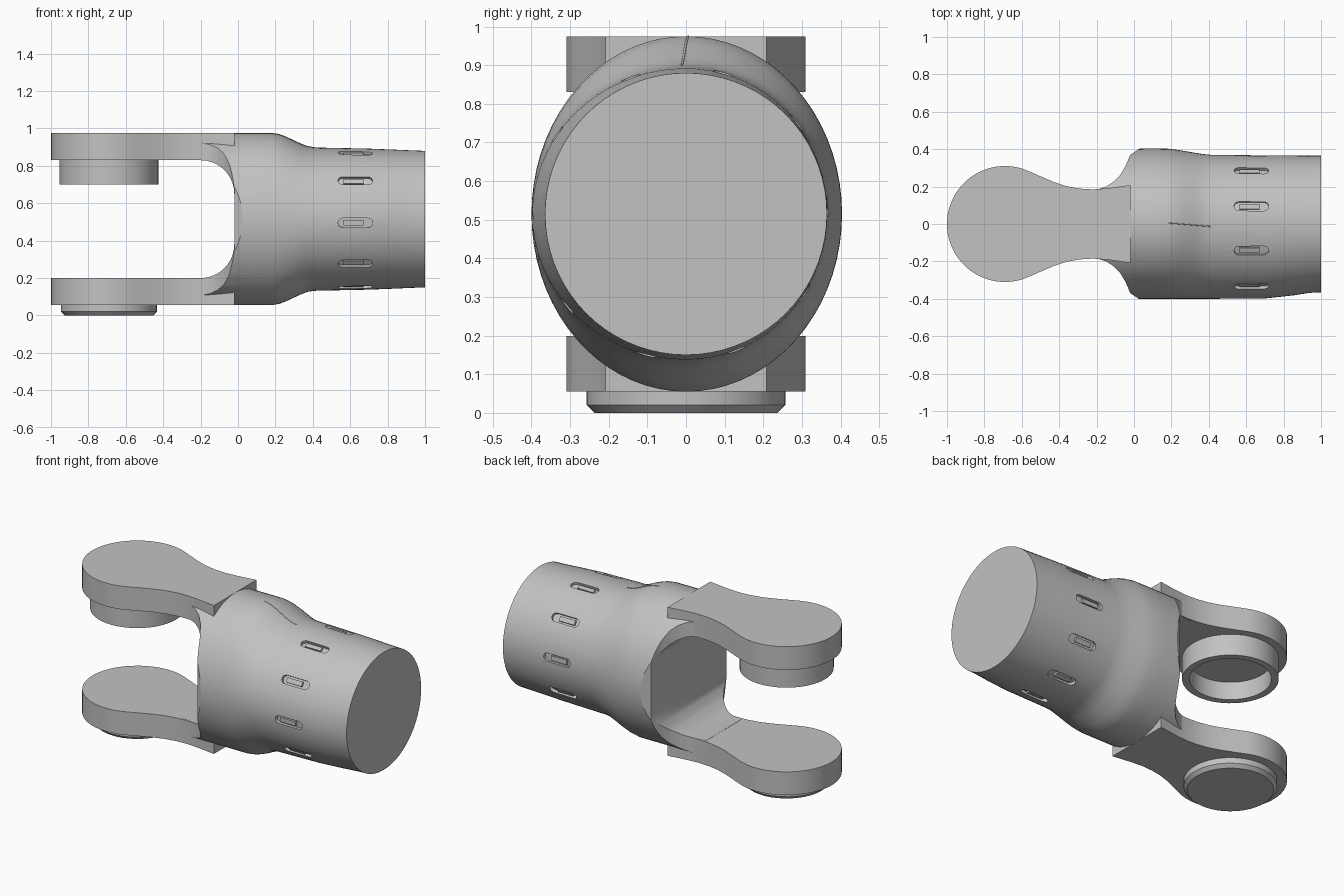
import bpy, bmesh, math
from mathutils import Matrix, Vector

if "Cube" in bpy.data.objects:
    bpy.data.objects.remove(bpy.data.objects["Cube"], do_unlink=True)

grey = bpy.data.materials.new("light_grey_metal")
grey.use_nodes = True
grey.diffuse_color = (0.54, 0.54, 0.54, 1)
grey.node_tree.nodes["Principled BSDF"].inputs["Base Color"].default_value = grey.diffuse_color

AXIS_Z = 0.515   # height of the sleeve axis
HUB_X = -0.69    # centre of the fork hubs
WALL_X = -0.02   # back wall of the fork opening


def finish(name, bm):
    bmesh.ops.recalc_face_normals(bm, faces=bm.faces)
    mesh = bpy.data.meshes.new(name)
    bm.to_mesh(mesh)
    bm.free()
    mesh.materials.append(grey)
    obj = bpy.data.objects.new(name, mesh)
    bpy.context.collection.objects.link(obj)
    return obj


def activate(obj):
    bpy.ops.object.select_all(action='DESELECT')
    obj.select_set(True)
    bpy.context.view_layer.objects.active = obj


def smooth(obj, degrees=30):
    activate(obj)
    bpy.ops.object.shade_smooth_by_angle(angle=math.radians(degrees))


def boolean(obj, cutter, operation):
    mod = obj.modifiers.new("cut", 'BOOLEAN')
    mod.operation, mod.object, mod.solver = operation, cutter, 'EXACT'
    activate(obj)
    bpy.ops.object.modifier_apply(modifier=mod.name)
    bpy.data.objects.remove(cutter, do_unlink=True)


def loft(bm, rings):
    rows = [[bm.verts.new(p) for p in ring] for ring in rings]
    n = len(rows[0])
    for a, b in zip(rows, rows[1:]):
        for i in range(n):
            bm.faces.new((a[i], a[(i + 1) % n], b[(i + 1) % n], b[i]))
    bm.faces.new(rows[0])
    bm.faces.new(rows[-1])
    return rows


def prism(bm, outline, low, high, matrix=Matrix()):
    return loft(bm, [[matrix @ Vector((u, v, w)) for u, v in outline] for w in (low, high)])


def mirrored(half):
    return half + [(x, -y) for x, y in reversed(half)]


def arc(cx, cy, r, start, end, steps):
    angles = [math.radians(start + (end - start) * i / steps) for i in range(steps + 1)]
    return [(cx + r * math.cos(t), cy + r * math.sin(t)) for t in angles]


def lathe(name, profile, segments=48):
    bm = bmesh.new()
    loft(bm, [[(HUB_X + r * math.cos(math.tau * i / segments),
                r * math.sin(math.tau * i / segments), z)
               for i in range(segments)] for r, z in profile])
    obj = finish(name, bm)
    smooth(obj)
    return obj


# Sleeve stations: x, half width on the left, half width on the right, half height
stations = [(-0.26, .40, .40, .46), (0.1, .404, .40, .46), (0.18, .403, .40, .46),
            (0.22, .398, .40, .453), (0.26, .392, .40, .438), (0.33, .38, .40, .405),
            (0.37, .374, .40, .389), (0.41, .37, .40, .383), (0.7, .367, .398, .377),
            (0.85, .366, .382, .371), (0.94, .365, .368, .367), (1.0, .365, .365, .365)]


def section(x, left, right, height, count=72):
    ring = []
    for i in range(count):
        t = math.tau * i / count
        side = left if math.sin(t) > 0 else right
        ring.append((x, side * math.sin(t), AXIS_Z + height * math.cos(t)))
    return ring


bm = bmesh.new()
loft(bm, [section(*s) for s in stations])
sleeve = finish("sleeve", bm)

# Plan outline that flares from the fork neck into the sleeve
bm = bmesh.new()
prism(bm, mirrored([(-0.3, .165), (-0.2, .183), (-0.15, .2), (-0.11, .225), (-0.075, .26),
                    (-0.045, .31), (WALL_X, .37), (0.04, .41), (1.1, .45)]), -0.1, 1.1)
boolean(sleeve, finish("flare_cutter", bm), 'INTERSECT')

# Rounded opening between the fork arms
R = 0.18
opening = ([(-1.2, .2)] + arc(WALL_X - R, .2 + R, R, -90, 0, 10)
           + arc(WALL_X - R, .83 - R, R, 0, 90, 10) + [(-1.2, .83)])
bm = bmesh.new()
prism(bm, opening, -0.6, 0.6, Matrix.Rotation(math.radians(90), 4, 'X'))
boolean(sleeve, finish("opening_cutter", bm), 'DIFFERENCE')

# Ten slots around the sleeve, each with a small latch inside
capsule = arc(0.695, 0, .025, -90, 90, 8) + arc(0.56, 0, .025, 90, 270, 8)
latch = [(0.565, -.014), (0.67, -.014), (0.67, .014), (0.565, .014)]
slots, latches = bmesh.new(), bmesh.new()
for i in range(10):
    a = math.radians(15 + 36 * i)
    side = .367 if math.sin(a) > 0 else .398
    place = (Matrix.Translation((0, side * math.sin(a), AXIS_Z + .378 * math.cos(a)))
             @ Matrix.Rotation(-a, 4, 'X'))
    prism(slots, capsule, -0.018, 0.04, place)
    prism(latches, latch, -0.03, -0.005, place)
boolean(sleeve, finish("slot_cutter", slots), 'DIFFERENCE')
smooth(sleeve)
finish("slot_latches", latches)

# Fork arms: round paddle, narrow neck, square end
neck = [(-0.5, .255), (-0.43, .225), (-0.36, .202), (-0.29, .189), (-0.22, .185),
        (-0.14, .191), (WALL_X, .208)]
paddle = mirrored(arc(HUB_X, 0, .31, 177, 65, 20) + neck)


def arm(name, low, high, outer):
    bm = bmesh.new()
    rows = prism(bm, paddle, low, high)
    rim = set(rows[1] if outer == high else rows[0])
    edges = [e for e in bm.edges if set(e.verts) <= rim
             and max(v.co.x for v in e.verts) < -0.2]
    bmesh.ops.bevel(bm, geom=edges, offset=0.02, segments=3, profile=0.5, affect='EDGES')
    obj = finish(name, bm)
    smooth(obj, 35)


arm("upper_arm", 0.831, 0.975, 0.975)
arm("lower_arm", 0.055, 0.199, 0.055)

# Hollow hub under the upper arm and chamfered cap under the lower arm
lathe("upper_hub", [(.265, .84), (.265, .70), (.225, .70), (.225, .81)])
lathe("lower_cap", [(.257, .065), (.257, .02), (.237, 0)])

# Thin seam along the top of the shoulder
curve = bpy.data.curves.new("shoulder_seam", 'CURVE')
curve.dimensions = '3D'
curve.bevel_depth = 0.003
path = [s for s in stations if 0.15 < s[0] < 0.5]
line = curve.splines.new('POLY')
line.points.add(len(path) - 1)
for point, (x, left, right, height) in zip(line.points, path):
    point.co = (x, 0.02 - 0.08 * x, AXIS_Z + height - 0.001, 1)
curve.materials.append(grey)
bpy.context.collection.objects.link(bpy.data.objects.new("shoulder_seam", curve))
